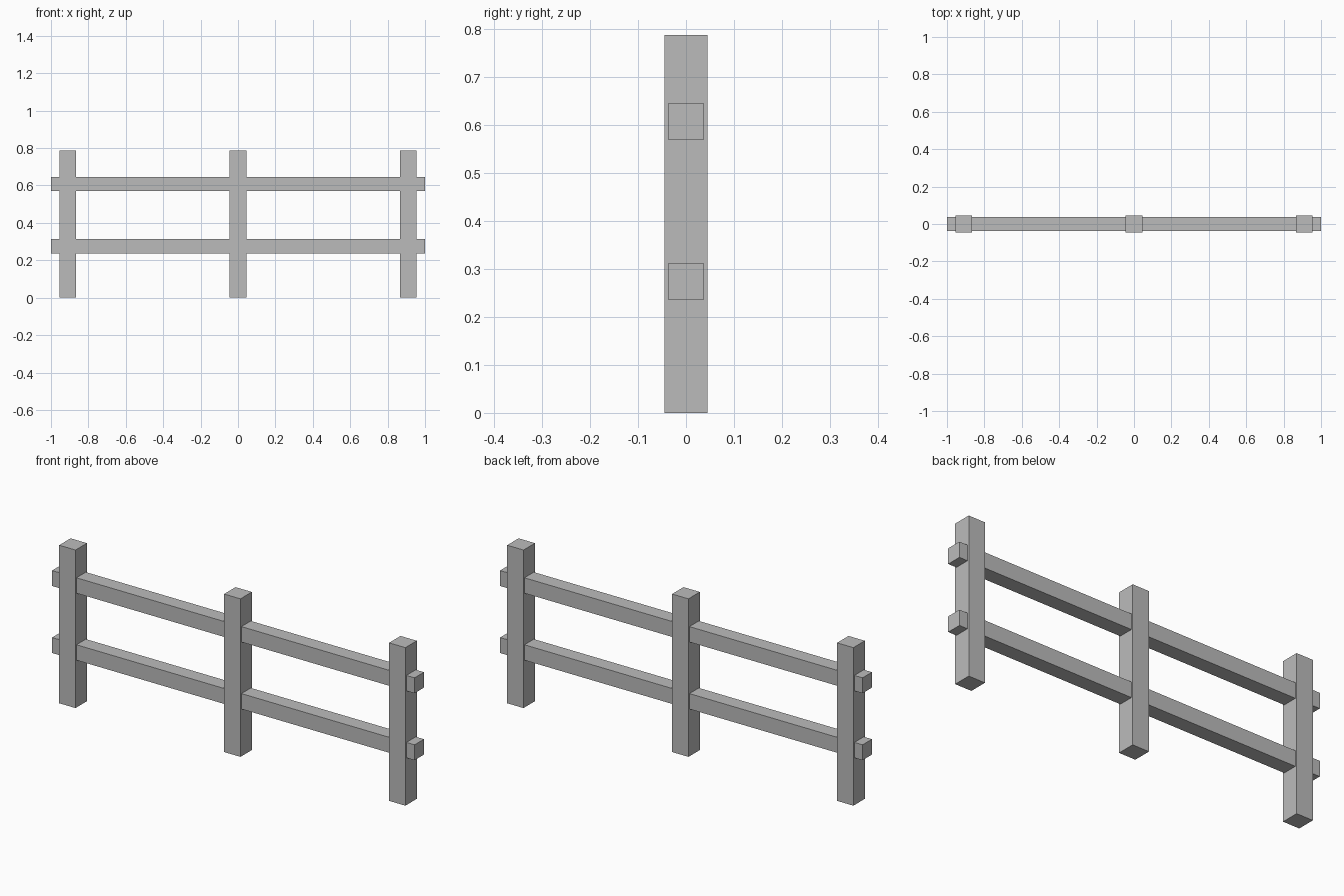
import bpy

if "Cube" in bpy.data.objects:
    bpy.data.objects.remove(bpy.data.objects["Cube"])

# Single flat grey
grey = bpy.data.materials.new("plain_grey")
grey.diffuse_color = (0.5, 0.5, 0.5, 1.0)
grey.use_nodes = True
grey.node_tree.nodes["Principled BSDF"].inputs["Base Color"].default_value = grey.diffuse_color


def box(name, center, size):
    bpy.ops.mesh.primitive_cube_add(size=1, location=center)
    ob = bpy.context.object
    ob.name = name
    ob.scale = size
    bpy.ops.object.transform_apply(location=False, rotation=False, scale=True)
    ob.data.materials.append(grey)
    return ob


# Upright posts
POST_H = 0.788
for name, x in (("left_post", -0.91), ("middle_post", 0.0), ("right_post", 0.91)):
    box(name, (x, 0, POST_H / 2), (0.09, 0.09, POST_H))

# Horizontal rails running through the posts
for name, z in (("lower_rail", 0.274), ("upper_rail", 0.608)):
    box(name, (0, 0, z), (2.0, 0.074, 0.077))
